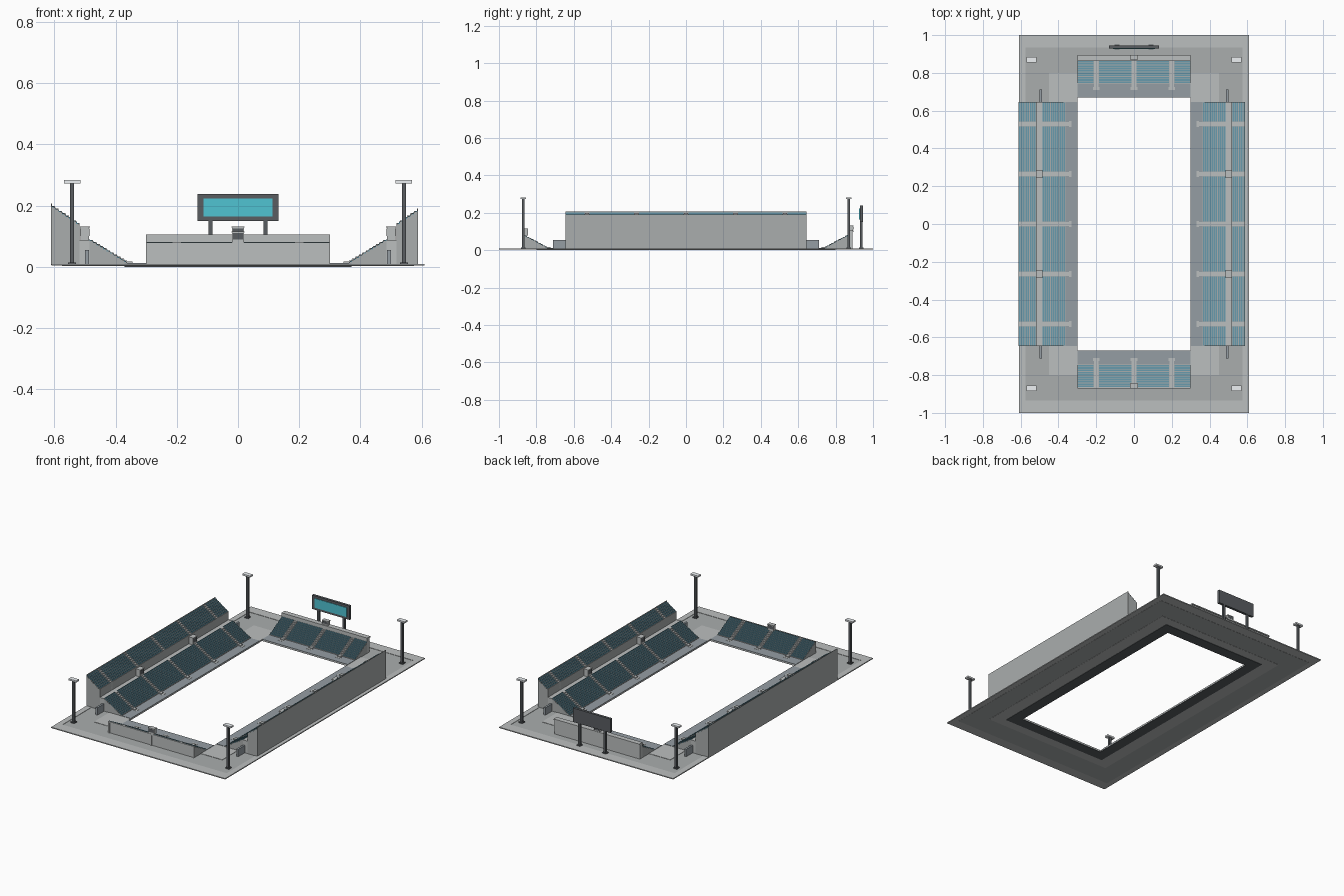
import bpy, bmesh

if "Cube" in bpy.data.objects:
    bpy.data.objects.remove(bpy.data.objects["Cube"])

def mat(name, c):
    m = bpy.data.materials.new(name)
    m.diffuse_color = (*c, 1)
    m.use_nodes = True
    m.node_tree.nodes["Principled BSDF"].inputs["Base Color"].default_value = m.diffuse_color
    return m

LIGHT = mat("concrete_light", (0.50, 0.52, 0.52))
MID = mat("concrete_mid", (0.40, 0.42, 0.42))
SLATE = mat("slate", (0.30, 0.34, 0.37))
DARK = mat("dark_metal", (0.10, 0.11, 0.12))
BLUE = mat("seat_blue", (0.14, 0.33, 0.42))
TEAL = mat("screen_teal", (0.08, 0.55, 0.65))
WHITE = mat("lamp_white", (0.85, 0.88, 0.9))

def finish(bm, name, m):
    bmesh.ops.recalc_face_normals(bm, faces=bm.faces)
    me = bpy.data.meshes.new(name)
    bm.to_mesh(me)
    bm.free()
    me.materials.append(m)
    ob = bpy.data.objects.new(name, me)
    bpy.context.collection.objects.link(ob)
    return ob

def add_prism(bm, prof, v0, v1, put):
    """Extrude a (u, z) profile along v; put maps (u, v, z) into the world."""
    a = [bm.verts.new(put(u, v0, z)) for u, z in prof]
    b = [bm.verts.new(put(u, v1, z)) for u, z in prof]
    bm.faces.new(a)
    bm.faces.new(b)
    n = len(prof)
    for i in range(n):
        j = (i + 1) % n
        bm.faces.new((a[i], a[j], b[j], b[i]))

def add_box(bm, u0, u1, v0, v1, z0, z1, put=lambda u, v, z: (u, v, z)):
    add_prism(bm, [(u0, z0), (u1, z0), (u1, z1), (u0, z1)], v0, v1, put)

def boxes(name, m, items, put=lambda u, v, z: (u, v, z)):
    bm = bmesh.new()
    for b in items:
        add_box(bm, *b, put)
    return finish(bm, name, m)

def ring(name, m, ox, oy, ix, iy, z0, z1):
    bm = bmesh.new()
    loops = [[bm.verts.new((sx * x, sy * y, z)) for sx, sy in ((-1, -1), (1, -1), (1, 1), (-1, 1))]
             for x, y, z in ((ox, oy, z0), (ox, oy, z1), (ix, iy, z1), (ix, iy, z0))]
    for k in range(4):
        p, q = loops[k], loops[(k + 1) % 4]
        for i in range(4):
            j = (i + 1) % 4
            bm.faces.new((p[i], p[j], q[j], q[i]))
    finish(bm, name, m)

def steps(u0, p, z0, r, n, base, lift=0):
    """Stepped tier profile."""
    pts = [(u0, base)]
    for i in range(n):
        z = z0 + i * r + lift
        pts += [(u0 + i * p, z), (u0 + (i + 1) * p, z)]
    return pts + [(u0 + n * p, base)]

def tier(name, put, half, aisles, aw, u0, p, z0, r, n, base=0.008):
    # concrete terraces
    bm = bmesh.new()
    add_prism(bm, steps(u0, p, z0, r, n, base), -half, half, put)
    finish(bm, name + "_terrace", MID)
    # seat rows between the aisles: base and backrest
    edges = [-half] + [e for a in aisles for e in (a - aw / 2, a + aw / 2)] + [half]
    rows = []
    for i in range(n):
        u, z = u0 + i * p, z0 + i * r
        for v0, v1 in zip(edges[::2], edges[1::2]):
            v0, v1 = v0 + 0.002, v1 - 0.002
            rows.append((u + p * .3, u + p * .8, v0, v1, z, z + 0.003))
            rows.append((u + p * .8, u + p, v0, v1, z, z + 0.0075))
    boxes(name + "_seats", BLUE, rows, put)
    # aisle stairs
    bm = bmesh.new()
    for a in aisles:
        add_prism(bm, steps(u0, p, z0, r, n, base, 0.004), a - aw / 2, a + aw / 2, put)
    finish(bm, name + "_stairs", LIGHT)

def landings(name, put, aisles, u0, aw):
    # low landing and wider toe at the foot of each aisle
    items = []
    for a in aisles:
        items.append((u0 - 0.018, u0, a - aw / 2, a + aw / 2, 0.008, 0.017))
        items.append((u0 - 0.032, u0 - 0.018, a - aw * .75, a + aw * .75, 0.008, 0.013))
    boxes(name, LIGHT, items, put)

def booth(name, put, u0, u1, v, w, z0, z1):
    boxes(name, LIGHT, [(u0, u1, v - w, v + w, z0, z1 - 0.004),
                        (u0 - 0.002, u1 + 0.001, v - w - 0.002, v + w + 0.002, z1 - 0.004, z1)], put)
    zm = z0 + (z1 - z0) * 0.3
    boxes(name + "_windows", DARK, [(u0 - 0.001, u1 + 0.0008, v - w * .85, v + w * .85, zm, z1 - 0.006)], put)

# ground slabs
ring("outer_apron", LIGHT, 0.61, 1.0, 0.575, 0.935, 0.004, 0.010)
ring("service_road", MID, 0.575, 0.935, 0.45, 0.80, 0.003, 0.008)
ring("inner_apron", LIGHT, 0.45, 0.80, 0.30, 0.67, 0.002, 0.010)
ring("foundation", DARK, 0.37, 0.74, 0.301, 0.671, 0.0, 0.003)
boxes("pitch_border", SLATE,
      [(s * 0.30, s * 0.37, -0.645, 0.645, 0.004, 0.012) for s in (-1, 1)] +
      [(-0.30, 0.30, s * 0.67, s * 0.745, 0.004, 0.012) for s in (-1, 1)])

# side stands: the left upper tier has two more rows
SA = [-0.53, -0.265, 0, 0.265, 0.53]
for side, s, n in (("left", -1, 8), ("right", 1, 6)):
    put = lambda u, v, z, s=s: (s * u, v, z)
    tier(side + "_lower", put, 0.645, SA, 0.022, 0.362, 0.0112, 0.016, 0.0068, 11)
    tier(side + "_upper", put, 0.645, SA, 0.022, 0.517, 0.0116, 0.140, 0.0078, n)
    landings(side + "_landings", put, SA, 0.362, 0.022)
    boxes(side + "_walkway", LIGHT, [(0.485, 0.517, -0.645, 0.645, 0.008, 0.087)], put)
    for v in (-0.265, 0.265):
        booth(side + "_booth", put, 0.486, 0.515, v, 0.02, 0.087, 0.132)
    boxes(side + "_end_walls", SLATE, [(0.487, 0.499, t * 0.645, t * 0.712, 0.008, 0.055) for t in (-1, 1)], put)
    top = 0.517 + n * 0.0116
    boxes(side + "_back_wall", MID, [(top - 0.002, top + 0.001, -0.645, 0.645, 0.006, 0.144 + 0.0078 * n)], put)

# end stands
EA = [-0.2, 0, 0.2]
for side, s in (("front", -1), ("back", 1)):
    put = lambda u, v, z, s=s: (v, s * u, z)
    tier(side + "_stand", put, 0.30, EA, 0.024, 0.742, 0.0122, 0.015, 0.0066, 10)
    landings(side + "_landings", put, EA, 0.742, 0.024)
    if s < 0:
        # rear panel with cap and posts
        boxes("front_rear_wall", LIGHT,
              [(0.864, 0.867, -0.30, 0.30, 0.008, 0.079), (0.862, 0.871, -0.30, 0.30, 0.073, 0.080)] +
              [(0.864, 0.871, v - 0.005, v + 0.005, 0.008, 0.073) for v in (-0.295, 0, 0.295)], put)
        booth("front_booth", put, 0.846, 0.870, 0, 0.020, 0.079, 0.116)
    else:
        boxes("back_rear_wall", LIGHT,
              [(0.864, 0.890, -0.30, 0.30, 0.008, 0.098), (0.864, 0.896, -0.30, 0.30, 0.098, 0.105)], put)
        booth("back_booth", put, 0.872, 0.894, 0, 0.020, 0.103, 0.132)

# floodlight masts in the corners
corners = [(sx * 0.542, sy * 0.87) for sx in (-1, 1) for sy in (-1, 1)]
boxes("light_masts", DARK,
      [(x - .007, x + .007, y - .007, y + .007, 0.006, 0.273) for x, y in corners] +
      [(x - .013, x + .013, y - .013, y + .013, 0.006, 0.014) for x, y in corners])
boxes("light_heads", WHITE, [(x - .027, x + .027, y - .014, y + .014, 0.273, 0.283) for x, y in corners])

# scoreboard
boxes("scoreboard_frame", DARK, [(-0.132, 0.132, 0.929, 0.945, 0.150, 0.238)] +
      [(x - .007, x + .007, 0.930, 0.944, 0.006, 0.150) for x in (-0.09, 0.09)] +
      [(x - .013, x + .013, 0.924, 0.950, 0.006, 0.014) for x in (-0.09, 0.09)])
boxes("scoreboard_screen", TEAL, [(-0.112, 0.112, 0.926, 0.930, 0.164, 0.223)])
